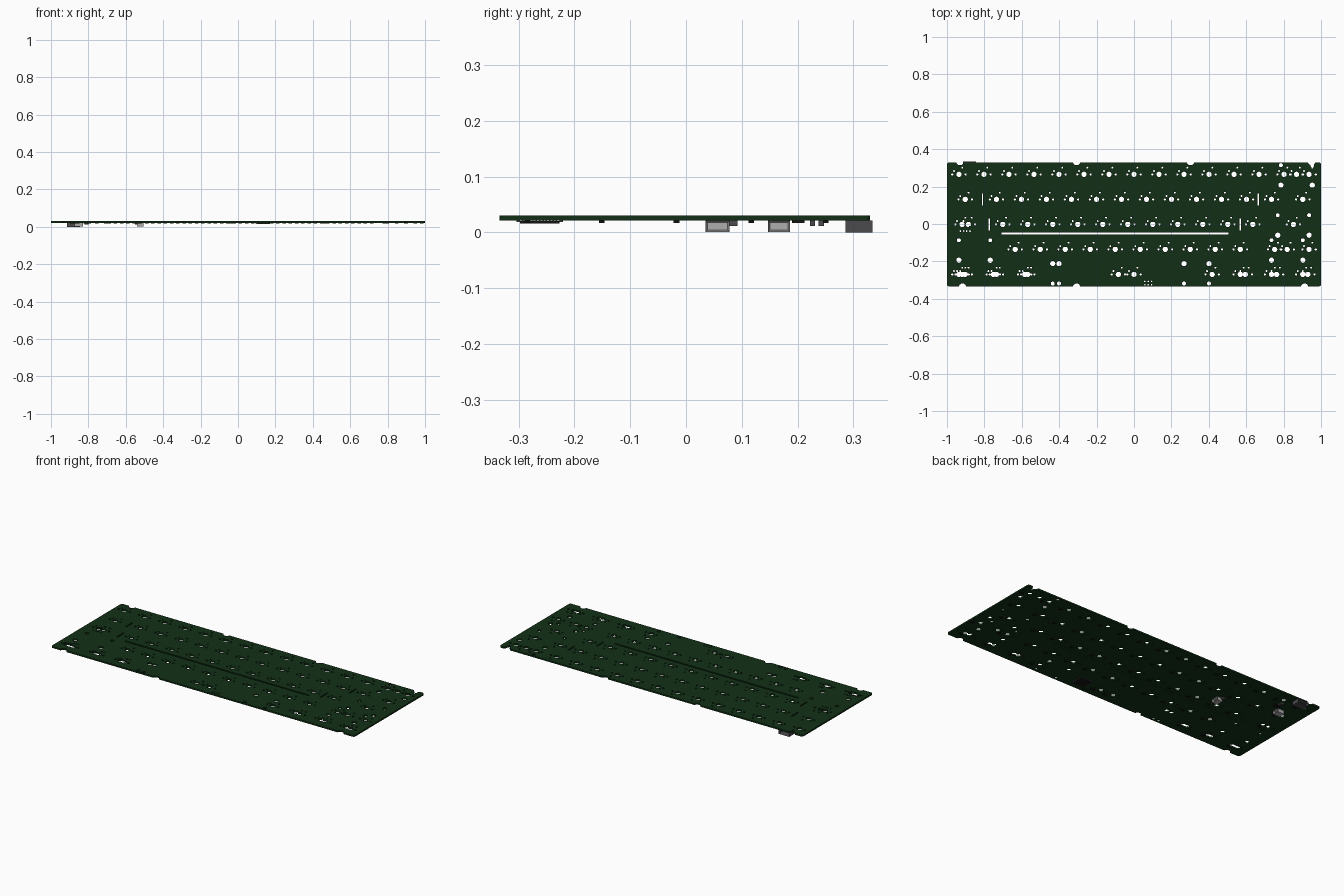
import bpy, bmesh, math
from mathutils import Vector, geometry

if "Cube" in bpy.data.objects:
    bpy.data.objects.remove(bpy.data.objects["Cube"])

U = 0.1337                       # one key unit
YC = -0.002                      # board centre in y
Z0, Z1 = 0.021, 0.030            # board underside and top


def material(name, rgb):
    m = bpy.data.materials.new(name)
    m.diffuse_color = (*rgb, 1)
    m.use_nodes = True
    m.node_tree.nodes["Principled BSDF"].inputs["Base Color"].default_value = m.diffuse_color
    return m


GREEN = material("board_green", (0.006, 0.030, 0.008))
BLACK = material("chip_black", (0.008, 0.008, 0.008))
DARK = material("dark_metal", (0.07, 0.07, 0.075))
LIGHT = material("light_grey", (0.42, 0.42, 0.42))


def finish(name, bm, mat):
    bmesh.ops.recalc_face_normals(bm, faces=bm.faces)
    me = bpy.data.meshes.new(name)
    bm.to_mesh(me)
    bm.free()
    me.materials.append(mat)
    ob = bpy.data.objects.new(name, me)
    bpy.context.collection.objects.link(ob)
    return ob


def add_box(bm, x0, x1, y0, y1, z0, z1):
    vs = bmesh.ops.create_cube(bm, size=1)["verts"]
    for v in vs:
        v.co = Vector(((x0 + x1) / 2 + v.co.x * (x1 - x0),
                       (y0 + y1) / 2 + v.co.y * (y1 - y0),
                       (z0 + z1) / 2 + v.co.z * (z1 - z0)))
    return list({f for v in vs for f in v.link_faces})


def box(name, dims, mat):
    bm = bmesh.new()
    add_box(bm, *dims)
    return finish(name, bm, mat)


# ---- 2D outlines: board first, then every opening ----
verts2d, faces2d = [], []


def poly(points):
    n = len(verts2d)
    verts2d.extend(Vector(p) for p in points)
    faces2d.append(list(range(n, n + len(points))))


def hole(x, y, r, sides=12):
    poly([(x + r * math.cos(2 * math.pi * (i + .5) / sides),
           y + r * math.sin(2 * math.pi * (i + .5) / sides)) for i in range(sides)])


def slot(x0, x1, y0, y1):
    poly([(x0, y0), (x1, y0), (x1, y1), (x0, y1)])


def kx(u):
    return -7.5 * U + u * U


def ky(row):
    return YC + (2 - row) * U


# rounded board outline
outline, cr = [], 0.012
for sx, sy, a0 in ((1, 1, 0), (-1, 1, 90), (-1, -1, 180), (1, -1, 270)):
    for k in range(4):
        a = math.radians(a0 + 30 * k)
        outline.append((sx * (1 - cr) + cr * math.cos(a),
                        YC + sy * (0.332 - cr) + cr * math.sin(a)))
poly(outline)

# switch positions per row, in key units (alternate layouts included)
rows = [
    [i + .5 for i in range(13)] + [13.5, 14, 14.5],
    [.75] + [i + 2 for i in range(12)] + [14.25],
    [.625, .875] + [i + 2.25 for i in range(11)] + [13.875],
    [i + 2.75 for i in range(10)] + [13.125, 13.625, 14.5],
    [.5, .625, .75, 1.875, 2, 3.125, 3.25, 6.875, 7.5,
     10.625, 11.75, 11.95, 13, 13.2, 14.25, 14.45],
]
for r, row in enumerate(rows):
    for u in row:
        x, y = kx(u), ky(r)
        hole(x, y, 0.0142, 20)
        for dx, dy in ((-.0357, 0), (.0357, 0)):
            hole(x + dx, y + dy, 0.006)
        for dx, dy in ((-.0267, .0178), (.0178, .0357)):
            hole(x + dx, y + dy, 0.0052)

# stabiliser holes: key centre, row, half spacing, direction of the large hole
for u, r, half, d in ((14, 0, .0838, -1), (13.875, 2, .0838, -1), (1.125, 3, .0838, -1),
                      (13.625, 3, .0838, -1), (6.875, 4, .351, 1), (7.5, 4, .401, 1)):
    for s in (-1, 1):
        hole(kx(u) + s * half, ky(r) + d * .0578, 0.014, 16)
        hole(kx(u) + s * half, ky(r) - d * .049, 0.0107, 16)

# indicator light holes and programming header holes
for u in (.625, .875):
    for s in (-1, 1):
        hole(kx(u) + s * .0089, ky(2) - .0357, 0.0045)
for i in range(3):
    for y in (-.307, -.325):
        hole(.058 + i * .018, y, 0.004)

# long slots and edge notches
slot(-.708, .505, -.056, -.046)
for x, y0, y1 in ((-.81, .1, .163), (.665, .1, .163), (-.774, -.035, .03), (.568, -.035, .03)):
    slot(x - .004, x + .004, y0, y1)
for x in (-.93, -.307, .302, .95):
    hole(x, .334, 0.02, 20)
for x in (-.917, -.307, .912):
    hole(x, -.338, 0.02, 20)

# ---- circuit board: keep triangles inside the outline and outside all openings ----
cv, _, cf, _, _, orig = geometry.delaunay_2d_cdt(verts2d, [], faces2d, 0, 1e-6)
bm = bmesh.new()
made = {}
for f, src in zip(cf, orig):
    if set(src) == {0}:
        for i in f:
            if i not in made:
                made[i] = bm.verts.new((cv[i].x, cv[i].y, Z0))
        bm.faces.new([made[i] for i in f])
ext = bmesh.ops.extrude_face_region(bm, geom=list(bm.faces), use_keep_orig=True)
for e in ext["geom"]:
    if isinstance(e, bmesh.types.BMVert):
        e.co.z = Z1
finish("circuit_board", bm, GREEN)

# ---- diodes on the underside, one beside each switch ----
bm = bmesh.new()
for r, row in enumerate(rows):
    last = -1
    for u in row:
        if u - last < .6:
            continue
        last = u
        x, y = kx(u) + .046, ky(r) - .015
        add_box(bm, x - .0095, x + .0095, y - .005, y + .005, .0165, Z0)
        add_box(bm, x - .0125, x + .0125, y - .002, y + .002, .0195, Z0)
finish("diodes", bm, BLACK)

# ---- controller chip with pins on four sides ----
cx, cy, h = .135, -.262, .035
box("controller_chip", (cx - h, cx + h, cy - h, cy + h, .0155, .0205), BLACK)
bm = bmesh.new()
for i in range(11):
    t = -.03 + i * .006
    for s in (-1, 1):
        a, b = sorted((s * h, s * (h + .007)))
        add_box(bm, cx + t - .0013, cx + t + .0013, cy + a, cy + b, .019, Z0)
        add_box(bm, cx + a, cx + b, cy + t - .0013, cy + t + .0013, .019, Z0)
finish("chip_pins", bm, DARK)


# ---- shells with a recessed face ----
def recessed(name, dims, axis, rim, depth, mat):
    bm = bmesh.new()
    faces = add_box(bm, *dims)
    for f in faces:
        f.normal_update()
    picks = [f for f in faces if f.normal.dot(Vector(axis)) > .9]
    bmesh.ops.inset_region(bm, faces=picks, thickness=rim)
    for f in picks:
        for v in f.verts:
            v.co -= Vector(axis) * depth
    return finish(name, bm, mat)


recessed("cable_socket", (-.915, -.845, .286, .334, 0, Z0), (0, 1, 0), .003, .035, DARK)
recessed("side_connector", (-.873, -.829, .147, .186, .001, Z0), (1, 0, 0), .005, .02, LIGHT)
recessed("middle_connector", (-.540, -.506, .035, .078, .001, Z0), (1, 0, 0), .005, .02, LIGHT)

# ---- small parts near the socket ----
for i, d in enumerate(((-.82, -.80, .222, .231), (-.82, -.80, .237, .247), (-.55, -.53, .078, .092))):
    box(f"small_part_{i + 1}", (*d, .0115, Z0), DARK)
box("regulator", (-.825, -.785, .19, .212, .0165, Z0), BLACK)
